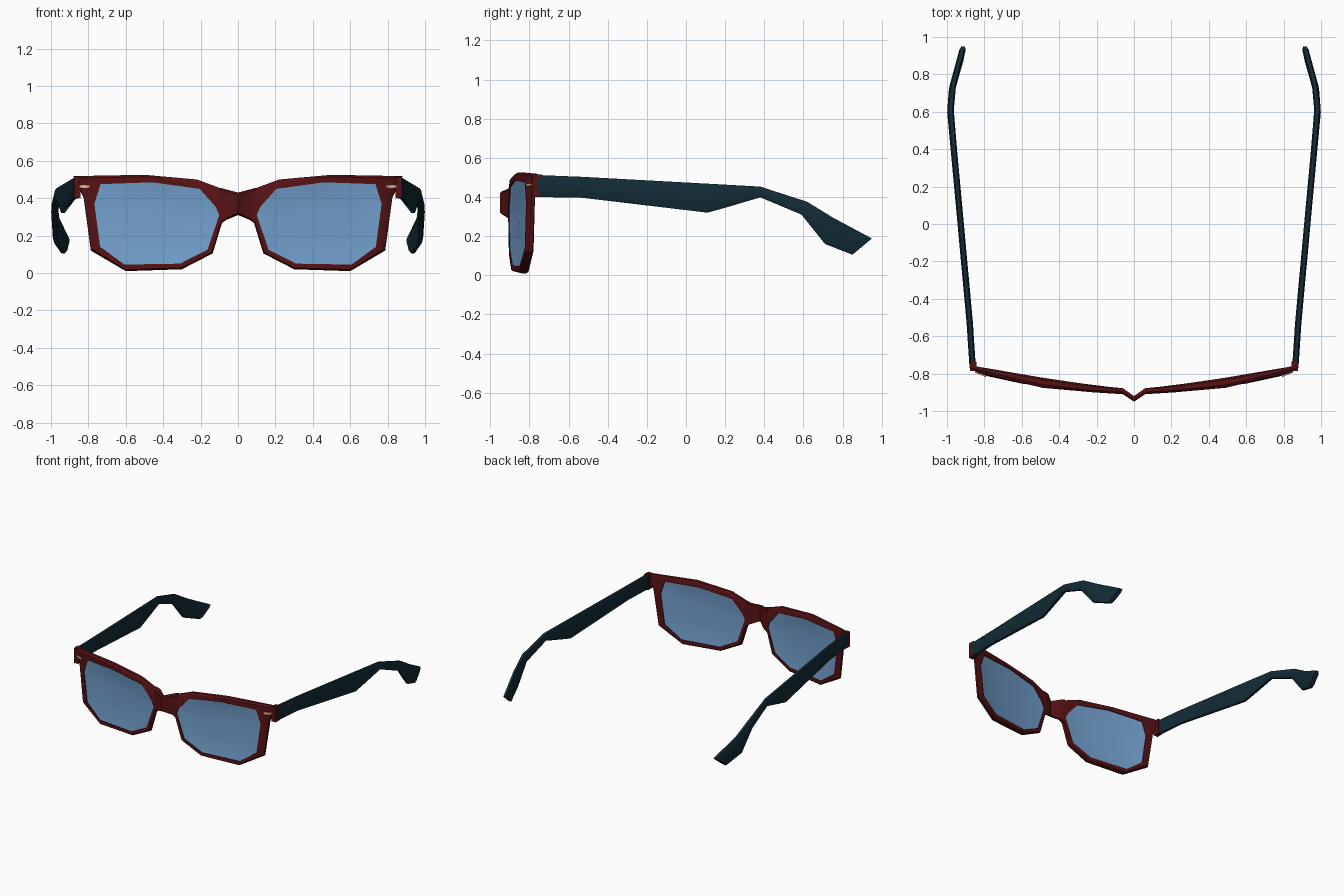
import bpy
import bmesh

old = bpy.data.objects.get("Cube")
if old:
    bpy.data.objects.remove(old, do_unlink=True)


def material(name, rgb):
    m = bpy.data.materials.new(name)
    m.use_nodes = True
    m.diffuse_color = (*rgb, 1)
    m.node_tree.nodes["Principled BSDF"].inputs["Base Color"].default_value = (*rgb, 1)
    return m


RED = material("dark red plastic", (0.095, 0.006, 0.007))
TEAL = material("dark teal plastic", (0.006, 0.024, 0.036))
BLUE = material("blue glass", (0.17, 0.35, 0.61))
GOLD = material("pale gold", (0.7, 0.52, 0.25))


def curve(points):
    """Piecewise linear function through (position, value) points."""
    def f(t):
        if t <= points[0][0]:
            return points[0][1]
        for (a, u), (b, v) in zip(points, points[1:]):
            if t <= b:
                return u + (v - u) * (t - a) / (b - a)
        return points[-1][1]
    return f


def loft(name, rings, mat, closed=False, angle=0.6):
    """Skin equal-length rings, cap or close the ends, and mirror across x."""
    bm = bmesh.new()
    loops = [[bm.verts.new(p) for p in ring] for ring in rings]
    pairs = list(zip(loops, loops[1:]))
    if closed:
        pairs.append((loops[-1], loops[0]))
    else:
        bm.faces.new(loops[0])
        bm.faces.new(loops[-1])
    n = len(loops[0])
    for a, b in pairs:
        for i in range(n):
            j = (i + 1) % n
            bm.faces.new((a[i], a[j], b[j], b[i]))
    bmesh.ops.recalc_face_normals(bm, faces=bm.faces)
    mesh = bpy.data.meshes.new(name)
    bm.to_mesh(mesh)
    bm.free()
    mesh.materials.append(mat)
    ob = bpy.data.objects.new(name, mesh)
    bpy.context.collection.objects.link(ob)
    bpy.ops.object.select_all(action="DESELECT")
    ob.select_set(True)
    bpy.context.view_layer.objects.active = ob
    bpy.ops.object.shade_smooth_by_angle(angle=angle)
    ob.modifiers.new("mirror", "MIRROR")
    return ob


def box(name, x, y, z, mat):
    return loft(name, [[(a, y[0], z[0]), (a, y[1], z[0]), (a, y[1], z[1]), (a, y[0], z[1])]
                       for a in x], mat)


# Swept-back front and rear surfaces of the frame
front = curve([(0, -.95), (.06, -.91), (.22, -.9), (.5, -.875), (.8, -.81), (.88, -.775)])
back = curve([(0, -.92), (.06, -.878), (.22, -.862), (.5, -.82), (.8, -.775), (.88, -.75)])

outer = [(.085, .27), (.085, .45), (.22, .5), (.5, .525), (.88, .518),
         (.825, .4), (.787, .12), (.6, .01), (.3, .02), (.135, .105)]
inner = [(.1, .31), (.12, .355), (.205, .45), (.46, .485), (.735, .475),
         (.768, .37), (.737, .14), (.607, .045), (.31, .05), (.163, .125)]


def mix(a, b, t):
    return [(p[0] + (q[0] - p[0]) * t, p[1] + (q[1] - p[1]) * t) for p, q in zip(a, b)]


def ring(outline, depth, t, push=0):
    """Place an outline between the front (t=0) and rear (t=1) surfaces."""
    return [(x, front(x) + (back(x) - front(x)) * t + push, z) for x, z in outline]


# Rims with chamfered outer edges
soft = mix(outer, inner, .25)
loft("rims", [ring(inner, 0, 0), ring(soft, 0, 0), ring(outer, 0, .3),
              ring(outer, 0, .8), ring(soft, 0, 1), ring(inner, 0, 1)], RED, closed=True)

# Nose bridge
sections = [(0, .31, .43), (.06, .285, .446), (.097, .26, .456)]
loft("bridge", [[(x, front(x), lo + .01), (x, front(x), hi - .01), (x, front(x) + .012, hi),
                 (x, back(x), hi), (x, back(x), lo), (x, front(x) + .012, lo)]
                for x, lo, hi in sections], RED)

# Hinge blocks at the frame corners
box("hinge_blocks", (.842, .878), (-.785, -.735), (.4, .516), RED)

# Lenses, slightly dished on both faces
centre = [(.44, .27)] * len(inner)
middle = mix(inner, centre, .3)
core = mix(inner, centre, .65)
loft("lenses", [ring(core, 0, .25, .012), ring(middle, 0, .22, .009), ring(inner, 0, .15),
                ring(inner, 0, .85), ring(middle, 0, .78, -.006), ring(core, 0, .75, -.008)],
     BLUE, angle=1)

# Metal pins on the front corners
loft("pins", [[(x, front(x) + d, z) for x, z in
               ((.795, .455), (.845, .455), (.85, .463), (.845, .47), (.795, .47), (.79, .463))]
              for d in (-.006, .003)], GOLD)

# Temples: (top y, top z, bottom y, bottom z) along the arm
side_x = curve([(-.76, .863), (-.5, .88), (.2, .945), (.6, .982), (.73, .972),
                (.86, .932), (.95, .913)])
stations = [(-.755, .512, -.755, .4), (-.53, .503, -.53, .396), (.11, .468, .11, .32),
            (.2, .463, .2, .345), (.38, .453, .38, .398), (.62, .375, .59, .31),
            (.75, .295, .71, .16), (.95, .188, .85, .105)]
arm = []
for ty, tz, by, bz in stations:
    section = []
    for s, w in ((0, .55), (.2, 1), (.8, 1), (1, .55), (1, -.55), (.8, -1), (.2, -1), (0, -.55)):
        y = ty + (by - ty) * s
        section.append((side_x(y) + w * .017, y, tz + (bz - tz) * s))
    arm.append(section)
loft("temples", arm, TEAL, angle=.8)
